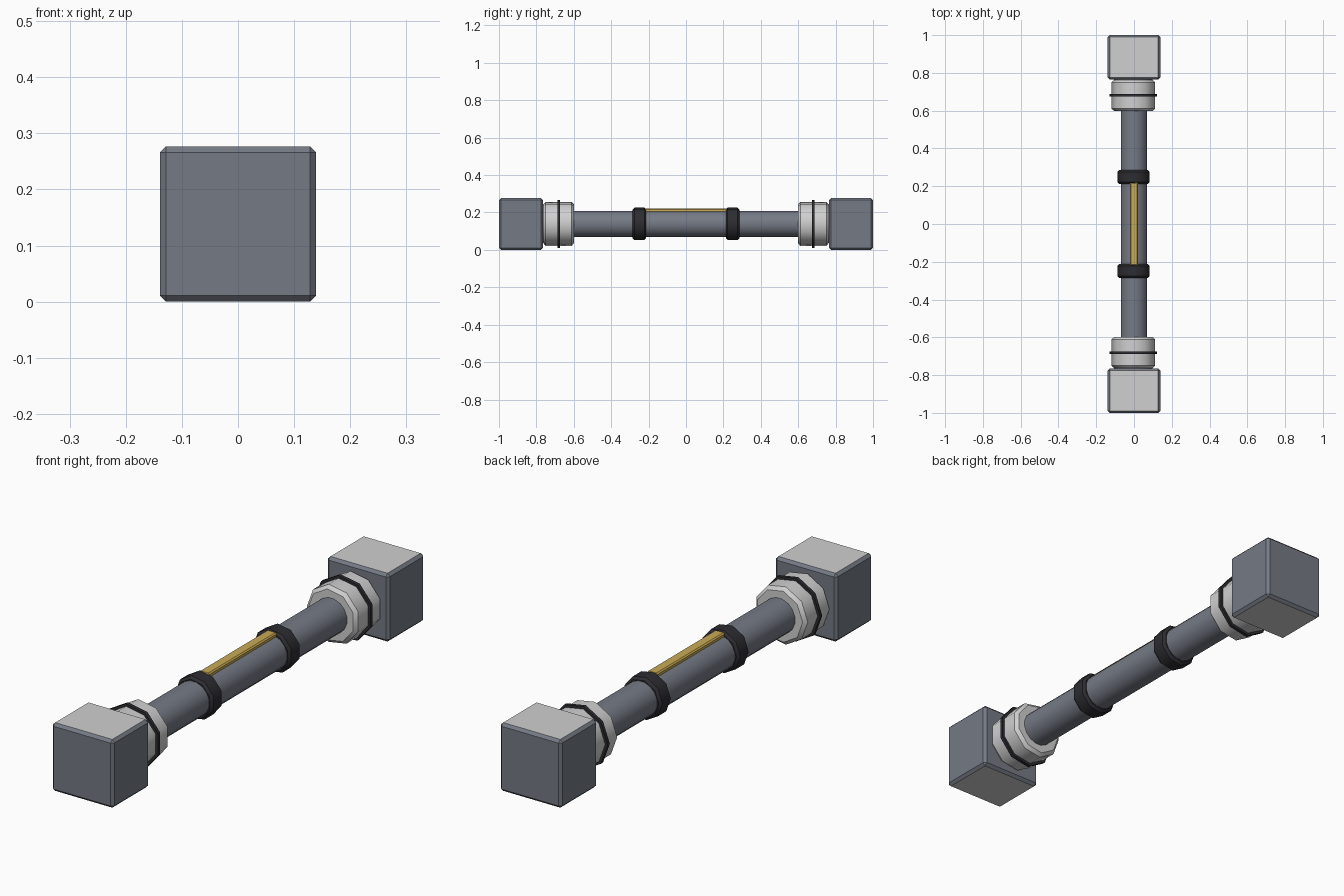
import bpy, bmesh, math

if "Cube" in bpy.data.objects:
    bpy.data.objects.remove(bpy.data.objects["Cube"])

AXIS_Z = 0.139  # height of the bar's centre line


def srgb(h):
    return [(c / 12.92 if c <= 0.04045 else ((c + 0.055) / 1.055) ** 2.4)
            for c in (int(h[i:i + 2], 16) / 255 for i in (0, 2, 4))]


def material(name, h):
    m = bpy.data.materials.new(name)
    m.diffuse_color = (*srgb(h), 1)
    m.use_nodes = True
    m.node_tree.nodes["Principled BSDF"].inputs["Base Color"].default_value = m.diffuse_color
    return m


SLATE = material("slate_grey", "757a85")
LIGHT = material("light_grey", "d0d0d0")
BLACK = material("near_black", "2d2d32")
GOLD = material("brass_yellow", "c9aa55")


def finish(name, bm, mats, angle=None):
    bmesh.ops.recalc_face_normals(bm, faces=bm.faces)
    me = bpy.data.meshes.new(name)
    bm.to_mesh(me)
    bm.free()
    ob = bpy.data.objects.new(name, me)
    bpy.context.collection.objects.link(ob)
    for m in mats:
        me.materials.append(m)
    if angle:
        bpy.ops.object.select_all(action='DESELECT')
        ob.select_set(True)
        bpy.context.view_layer.objects.active = ob
        bpy.ops.object.shade_smooth_by_angle(angle=math.radians(angle))
    return ob


def lathe(name, profile, sides, mat):
    """Turn (y, radius) points about the bar axis, one flat facing +x."""
    bm = bmesh.new()
    rings = []
    for y, r in profile:
        ring = []
        for i in range(sides):
            a = 2 * math.pi * (i + 0.5) / sides
            ring.append(bm.verts.new((r * math.cos(a), y, AXIS_Z + r * math.sin(a))))
        rings.append(ring)
    for a, b in zip(rings, rings[1:]):
        for i in range(sides):
            j = (i + 1) % sides
            bm.faces.new((a[i], a[j], b[j], b[i]))
    bm.faces.new(rings[0])
    bm.faces.new(rings[-1])
    return finish(name, bm, [mat], 42)


def box(name, lo, hi, bevel, mats):
    bm = bmesh.new()
    bmesh.ops.create_cube(bm, size=1)
    for v in bm.verts:
        v.co = [(a + b) / 2 + c * (b - a) for a, b, c in zip(lo, hi, v.co)]
    bmesh.ops.bevel(bm, geom=bm.edges[:], offset=bevel, segments=1, affect='EDGES')
    bm.normal_update()
    # top and bottom panels take the second material
    for f in bm.faces:
        f.material_index = 1 if len(mats) > 1 and abs(f.normal.z) > 0.9 else 0
    return finish(name, bm, mats)


# central tube
lathe("tube", [(-0.78, 0.0715), (0.78, 0.0715)], 16, SLATE)

# matching fittings on both halves
for s, side in ((-1, "front"), (1, "back")):
    y0, y1 = sorted((s * 0.765, s * 1.0))
    box(side + "_end_block", (-0.139, y0, 0), (0.139, y1, 0.277), 0.011, [SLATE, LIGHT])
    lathe(side + "_collar",
          [(s * 0.598, 0.105), (s * 0.611, 0.119), (s * 0.750, 0.119),
           (s * 0.763, 0.105), (s * 0.77, 0.105)], 9, LIGHT)
    lathe(side + "_seal_ring", [(s * 0.674, 0.13), (s * 0.688, 0.13)], 9, BLACK)
    lathe(side + "_clamp",
          [(s * 0.213, 0.078), (s * 0.223, 0.088), (s * 0.276, 0.088),
           (s * 0.286, 0.078)], 9, BLACK)

# brass strip along the top between the clamps
box("top_strip", (-0.022, -0.22, 0.195), (0.022, 0.22, 0.221), 0.005, [GOLD])
